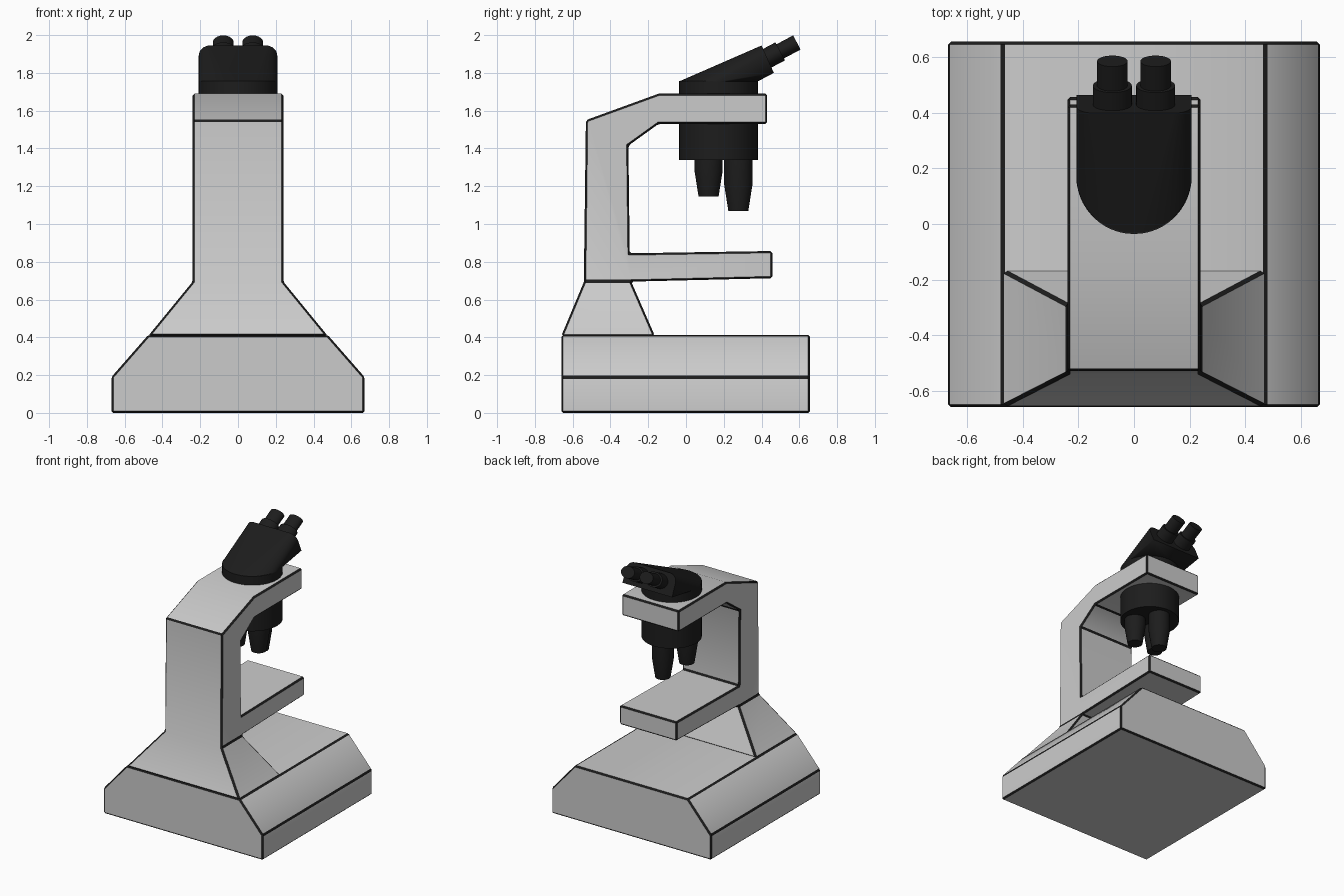
import bpy, bmesh, math
from mathutils import Vector, Matrix

if "Cube" in bpy.data.objects:
    bpy.data.objects.remove(bpy.data.objects["Cube"])

grey = bpy.data.materials.new("grey")
grey.diffuse_color = (0.8, 0.8, 0.8, 1)
grey.use_nodes = True
grey.node_tree.nodes["Principled BSDF"].inputs["Base Color"].default_value = grey.diffuse_color
black = bpy.data.materials.new("black")
black.diffuse_color = (0.012, 0.012, 0.012, 1)
black.use_nodes = True
black.node_tree.nodes["Principled BSDF"].inputs["Base Color"].default_value = black.diffuse_color


def finish(name, bm, mats):
    bmesh.ops.recalc_face_normals(bm, faces=bm.faces[:])
    me = bpy.data.meshes.new(name)
    bm.to_mesh(me)
    bm.free()
    for m in mats:
        me.materials.append(m)
    ob = bpy.data.objects.new(name, me)
    bpy.context.collection.objects.link(ob)
    bpy.ops.object.select_all(action='DESELECT')
    ob.select_set(True)
    bpy.context.view_layer.objects.active = ob
    bpy.ops.object.shade_smooth_by_angle(angle=math.radians(30))
    return ob


def bridge(bm, a, b, skip=()):
    n = len(a)
    for i in range(n):
        if i not in skip:
            bm.faces.new((a[i], a[(i + 1) % n], b[(i + 1) % n], b[i]))


def black_edges(bm, offset=0.01):
    # black chamfer on every sharp edge
    bmesh.ops.recalc_face_normals(bm, faces=bm.faces[:])
    edges = [e for e in bm.edges if e.calc_face_angle(0) > math.radians(30)]
    bmesh.ops.bevel(bm, geom=edges, offset=offset, offset_type='OFFSET', segments=1,
                    affect='EDGES', clamp_overlap=True, material=1)


def turned(name, profile, origin, tilt=0.0, squash=1.0):
    # profile of (radius, height), turned round its axis; tilt leans it toward +y
    bm = bmesh.new()
    rings = []
    mat = Matrix.Translation(origin) @ Matrix.Rotation(-tilt, 4, 'X')
    for r, h in profile:
        ring = []
        for i in range(40):
            t = 2 * math.pi * i / 40
            ring.append(bm.verts.new(mat @ Vector((r * math.cos(t), squash * r * math.sin(t), h))))
        rings.append(ring)
    for a, b in zip(rings, rings[1:]):
        bridge(bm, a, b)
    bm.faces.new(rings[0])
    bm.faces.new(rings[-1])
    return finish(name, bm, [black])


# base: chamfered section run from front to back
bm = bmesh.new()
section = [(-.67, 0), (.67, 0), (.67, .19), (.475, .413), (-.475, .413), (-.67, .19)]
ends = [[bm.verts.new((x, y, z)) for x, z in section] for y in (-.66, .657)]
bridge(bm, *ends)
for loop in ends:
    bm.faces.new(loop)
black_edges(bm)
finish("base", bm, [grey, black])

# frame: column, arm and stage as one profile, standing on a flared foot
bm = bmesh.new()
profile = [(-.54, .695), (-.53, 1.55), (-.145, 1.69), (.43, 1.69), (.43, 1.53), (-.145, 1.53),
           (-.305, 1.415), (-.298, .845), (.457, .857), (.457, .713), (-.29, .695)]
sides = [[bm.verts.new((x, y, z)) for y, z in profile] for x in (-.24, .24)]
bridge(bm, *sides, skip=(len(profile) - 1,))
for loop in sides:
    bm.faces.new(loop)
top = [sides[0][0], sides[1][0], sides[1][-1], sides[0][-1]]
foot = [bm.verts.new((x, y, .408)) for x, y in
        ((-.475, -.66), (.475, -.66), (.475, -.165), (-.475, -.165))]
bridge(bm, foot, top)
bm.faces.new(foot)
black_edges(bm)
finish("frame", bm, [grey, black])

# nosepiece drum passing through the arm
CY, R = .172, .208
turned("nosepiece", [(R, 1.34), (R, 1.757)], (0, CY, 0))

# tilted head: hull from the drum rim to a rounded end face
bm = bmesh.new()
for i in range(48):
    t = 2 * math.pi * i / 48
    bm.verts.new((R * math.cos(t), CY + R * math.sin(t), 1.755))
p_top, p_low = Vector((0, .40, 1.945)), Vector((0, .465, 1.80))
down = (p_low - p_top).normalized()
for s in (-1, 1):
    for i in range(9):
        t = math.pi / 2 * i / 8
        p = p_top + down * .06 * (1 - math.sin(t))
        bm.verts.new((s * (R - .06 + .06 * math.cos(t)), p.y, p.z))
    bm.verts.new((s * R, p_low.y, p_low.z))
bmesh.ops.convex_hull(bm, input=bm.verts[:])
finish("head", bm, [black])

# eyepieces: wide sleeve stepping down to a narrower tube
for side, s in (("left", -1), ("right", 1)):
    turned(side + "_eyepiece", [(.07, -.2), (.07, -.10), (.055, -.10), (.055, 0)],
           (s * .078, .587, 1.961), math.radians(62), .77)

# three objectives in a ring under the nosepiece
for i in range(3):
    a = math.radians(90 + 120 * i)
    low = 1.07 if i == 0 else 1.145
    turned("objective_%d" % (i + 1),
           [(.053, low), (.075, low + .14), (.075, 1.36)],
           (.105 * math.cos(a), CY + .105 * math.sin(a), 0))
